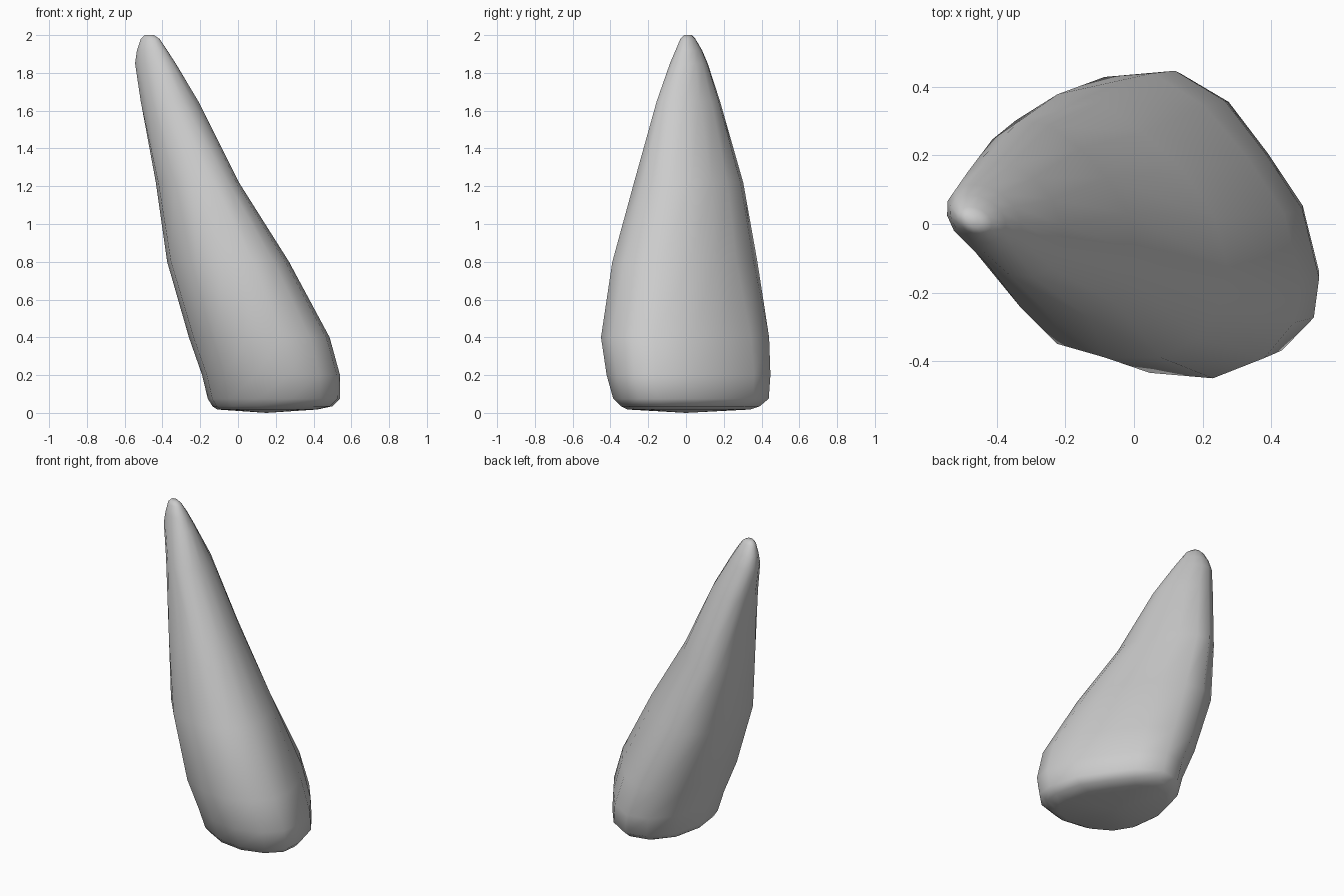
import bpy, bmesh
from math import cos, sin, tau

if "Cube" in bpy.data.objects:
    bpy.data.objects.remove(bpy.data.objects["Cube"])

# Outline of the foot and of the middle, counter-clockwise seen from above
FOOT = [(.54, -.165), (.49, .04), (.385, .2), (.265, .36), (.12, .447), (-.02, .415), (-.14, .27),
        (-.19, .05), (-.165, -.16), (-.07, -.31), (.09, -.40), (.27, -.425), (.43, -.375), (.525, -.28)]
MIDDLE = [(.27, -.12), (.235, .02), (.145, .155), (.03, .265), (-.1, .355), (-.22, .375), (-.34, .30),
          (-.37, .05), (-.35, -.185), (-.22, -.345), (-.08, -.385), (.08, -.385), (.19, -.325), (.25, -.23)]
# Skewed round outline of the tip
N = len(FOOT)
TIP = [(cos(a), sin(a) - .3 * cos(a)) for a in (tau * (i / N - .04) for i in range(N))]

# Height, x min, x max, y min, y max of each ring
RINGS = [(.018, -.11, .42, -.31, .34), (.035, -.135, .50, -.345, .39), (.075, -.16, .54, -.385, .438),
         (.2, -.19, .54, -.42, .447), (.4, -.26, .485, -.45, .44), (.8, -.375, .27, -.39, .378),
         (1.22, -.435, .005, -.275, .303), (1.65, -.515, -.21, -.155, .18), (1.85, -.545, -.33, -.085, .115),
         (1.92, -.535, -.375, -.055, .085), (1.98, -.515, -.415, -.03, .05), (2.0, -.495, -.445, -.01, .03)]


def fit(points, x0, x1, y0, y1):
    """Stretch an outline to fill a rectangle."""
    xs, ys = zip(*points)
    return [(x0 + (x - min(xs)) / (max(xs) - min(xs)) * (x1 - x0),
             y0 + (y - min(ys)) / (max(ys) - min(ys)) * (y1 - y0)) for x, y in points]


def blend(a, b, t, box):
    """Mix two outlines inside the same rectangle."""
    t = min(max(t, 0), 1)
    mixed = [(p[0] + (q[0] - p[0]) * t, p[1] + (q[1] - p[1]) * t)
             for p, q in zip(fit(a, *box), fit(b, *box))]
    return fit(mixed, *box)


# Leaning rock spike, lofted through the rings
bm = bmesh.new()
loops = []
for z, *box in RINGS:
    outline = blend(FOOT, MIDDLE, (z - .15) / .65, box)
    outline = blend(outline, TIP, (z - 1.2) / .5, box)
    loops.append([bm.verts.new((x, y, z)) for x, y in outline])
for lo, hi in zip(loops, loops[1:]):
    for i in range(N):
        j = (i + 1) % N
        bm.faces.new((lo[i], lo[j], hi[j], hi[i]))

# Slightly bulging underside and closed tip
under = bm.verts.new((.15, 0, 0))
for i in range(N):
    bm.faces.new((under, loops[0][(i + 1) % N], loops[0][i]))
bm.faces.new(loops[-1])
bmesh.ops.recalc_face_normals(bm, faces=bm.faces)
for f in bm.faces:
    f.smooth = True

mesh = bpy.data.meshes.new("rock_spike")
bm.to_mesh(mesh)
bm.free()
bpy.context.collection.objects.link(bpy.data.objects.new("rock_spike", mesh))
